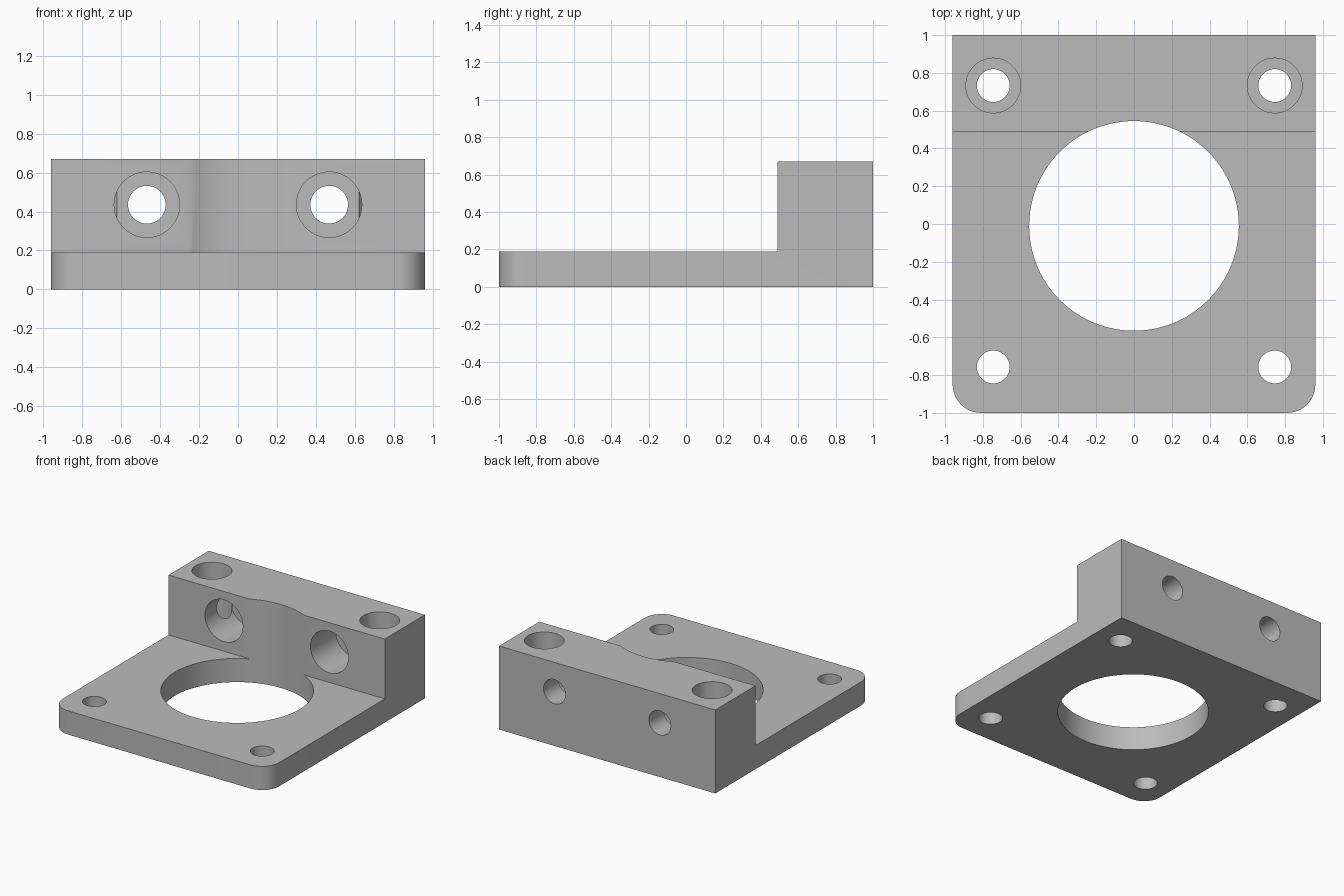
import bpy, bmesh, math

cube = bpy.data.objects.get("Cube")
if cube:
    bpy.data.objects.remove(cube, do_unlink=True)

HALF_X, HALF_Y = 0.96, 1.0
PLATE_TOP, BLOCK_TOP = 0.19, 0.67
BLOCK_FRONT, POCKET_END = 0.49, 0.81

grey = bpy.data.materials.new("plain_grey")
grey.use_nodes = True
colour = (0.5, 0.5, 0.5, 1)
grey.diffuse_color = colour
grey.node_tree.nodes["Principled BSDF"].inputs["Base Color"].default_value = colour

# L-shaped side profile extruded across the width
bm = bmesh.new()
profile = [(-HALF_Y, 0), (HALF_Y, 0), (HALF_Y, BLOCK_TOP), (BLOCK_FRONT, BLOCK_TOP),
           (BLOCK_FRONT, PLATE_TOP), (-HALF_Y, PLATE_TOP)]
side = bm.faces.new([bm.verts.new((-HALF_X, y, z)) for y, z in profile])
grown = bmesh.ops.extrude_face_region(bm, geom=[side])["geom"]
bmesh.ops.translate(bm, vec=(2 * HALF_X, 0, 0),
                    verts=[v for v in grown if isinstance(v, bmesh.types.BMVert)])
bmesh.ops.recalc_face_normals(bm, faces=bm.faces)

# Rounded front corners
corners = [e for e in bm.edges if all(v.co.y < -0.99 for v in e.verts)
           and abs(e.verts[0].co.z - e.verts[1].co.z) > 0.1]
bmesh.ops.bevel(bm, geom=corners, offset=0.15, segments=12, profile=0.5, affect='EDGES')
mesh = bpy.data.meshes.new("mounting_bracket")
bm.to_mesh(mesh)
bm.free()
bracket = bpy.data.objects.new("mounting_bracket", mesh)
bpy.context.collection.objects.link(bracket)
mesh.materials.append(grey)


def drill(x, y, z, radius, start, end, along_y=False, sides=48):
    """Cut a round hole from start to end along z, or along y."""
    middle = (start + end) / 2
    bpy.ops.mesh.primitive_cylinder_add(
        vertices=sides, radius=radius, depth=end - start,
        location=(x, middle, z) if along_y else (x, y, middle),
        rotation=(math.pi / 2 if along_y else 0, 0, 0))
    cutter = bpy.context.object
    cutter.hide_render = True
    cutter.data.materials.append(grey)
    bpy.context.view_layer.objects.active = bracket
    cut = bracket.modifiers.new("hole", 'BOOLEAN')
    cut.operation, cut.solver, cut.object = 'DIFFERENCE', 'EXACT', cutter
    bpy.ops.object.modifier_apply(modifier=cut.name)
    bpy.data.objects.remove(cutter, do_unlink=True)


# Central bore
drill(0, -0.01, 0, 0.555, -0.2, 1, sides=96)

for s in (-1, 1):
    # Corner screw holes, the rear pair with deep head pockets
    drill(s * 0.745, -0.757, 0, 0.087, -0.2, 1)
    drill(s * 0.745, 0.733, 0, 0.087, -0.2, 1)
    drill(s * 0.745, 0.733, 0, 0.145, PLATE_TOP, 1)
    # Horizontal screw holes through the block, pocketed from the front
    drill(s * 0.468, 0, 0.435, 0.097, 0.3, 1.2, along_y=True)
    drill(s * 0.468, 0, 0.435, 0.168, 0.3, POCKET_END, along_y=True)

bpy.ops.object.select_all(action='DESELECT')
bracket.select_set(True)
bpy.context.view_layer.objects.active = bracket
bpy.ops.object.shade_smooth_by_angle(angle=math.radians(30))
